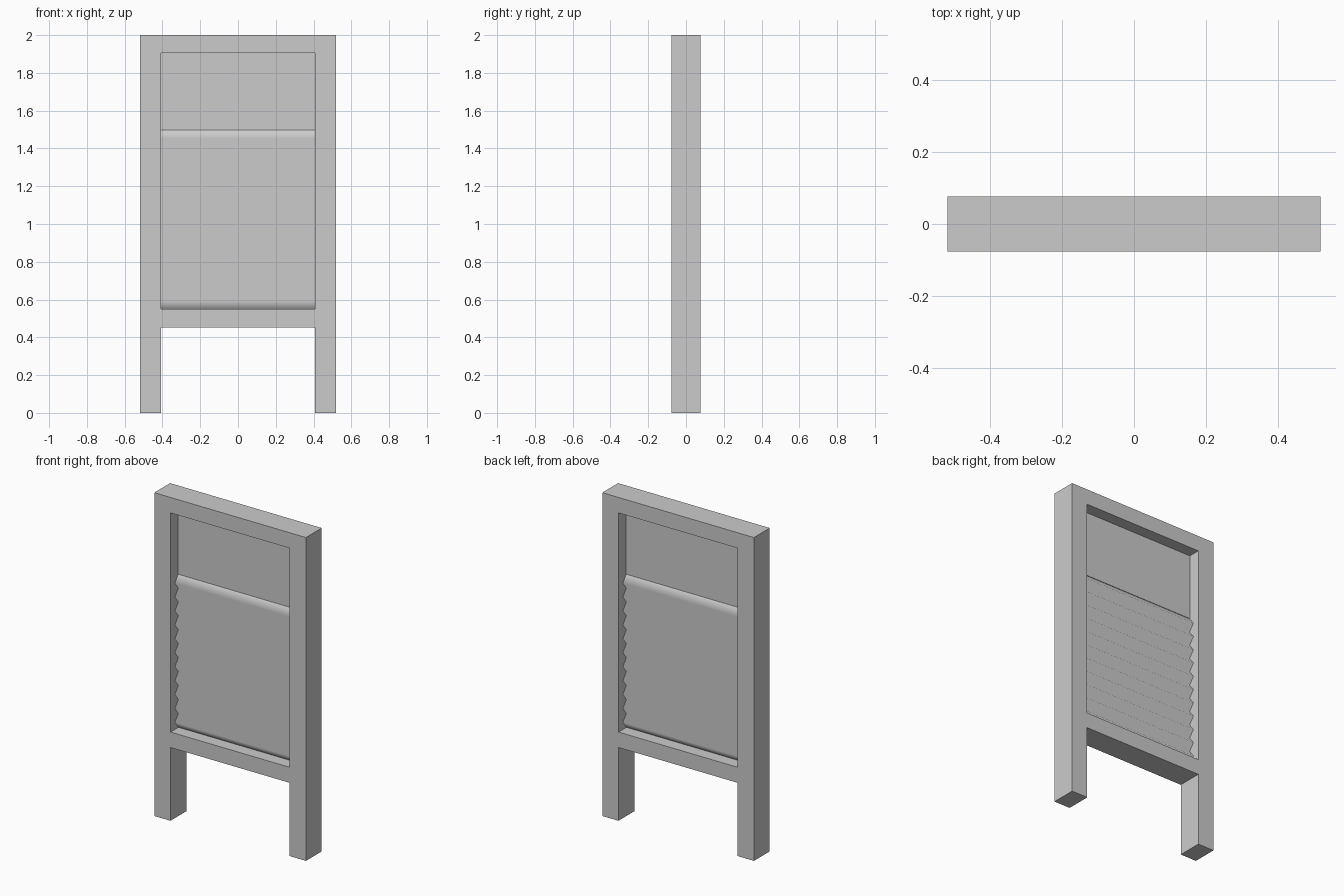
import bpy, bmesh

if "Cube" in bpy.data.objects:
    bpy.data.objects.remove(bpy.data.objects["Cube"])

HALF_W, INNER_W, HALF_D = 0.519, 0.408, 0.077
RAIL_LOW, PANEL_LOW, RIDGE_TOP, PANEL_TOP, TOP = 0.453, 0.549, 1.497, 1.904, 2.0
RIDGES, RIDGE_DEPTH, SHEET = 11, 0.034, 0.003


def finish(bm, name, smooth=False):
    for f in bm.faces:
        f.smooth = smooth
    mesh = bpy.data.meshes.new(name)
    bm.to_mesh(mesh)
    bm.free()
    obj = bpy.data.objects.new(name, mesh)
    bpy.context.collection.objects.link(obj)
    return obj


# Wooden frame: two legs and two cross rails as one solid
xs = [-HALF_W, -INNER_W, INNER_W, HALF_W]
zs = [0, RAIL_LOW, PANEL_LOW, PANEL_TOP, TOP]
bm = bmesh.new()
grid = [[bm.verts.new((x, -HALF_D, z)) for z in zs] for x in xs]
for i in range(3):
    for j in range(4):
        if i != 1 or j in (1, 3):
            bm.faces.new((grid[i][j], grid[i + 1][j], grid[i + 1][j + 1], grid[i][j + 1]))
bmesh.ops.delete(bm, geom=[v for v in bm.verts if not v.link_faces], context='VERTS')
ext = bmesh.ops.extrude_face_region(bm, geom=bm.faces[:], use_keep_orig=True)
bmesh.ops.translate(bm, vec=(0, 2 * HALF_D, 0),
                    verts=[g for g in ext["geom"] if isinstance(g, bmesh.types.BMVert)])
bmesh.ops.recalc_face_normals(bm, faces=bm.faces[:])
bmesh.ops.dissolve_limit(bm, angle_limit=0.01, verts=bm.verts[:], edges=bm.edges[:])
finish(bm, "frame")

# Flat upper panel
bm = bmesh.new()
bmesh.ops.create_cube(bm, size=1)
bmesh.ops.scale(bm, vec=(2 * INNER_W, 2 * SHEET, PANEL_TOP - RIDGE_TOP), verts=bm.verts[:])
bmesh.ops.translate(bm, vec=(0, 0, (PANEL_TOP + RIDGE_TOP) / 2), verts=bm.verts[:])
finish(bm, "upper_panel")


# Ridged scrubbing surface, one zigzag sheet per side
def ridged_sheet(name, side):
    bm = bmesh.new()
    steps = 2 * RIDGES
    rows = []
    for k in range(steps + 1):
        z = PANEL_LOW + (RIDGE_TOP - PANEL_LOW) * k / steps
        y = side * (RIDGE_DEPTH if k % 2 else 0.0)
        rows.append([bm.verts.new((-side * s * INNER_W, y, z)) for s in (-1, 1)])
    for a, b in zip(rows, rows[1:]):
        bm.faces.new((a[0], a[1], b[1], b[0]))
    return finish(bm, name, smooth=True)


sheets = [ridged_sheet("front_ridges", -1), ridged_sheet("back_ridges", 1)]
